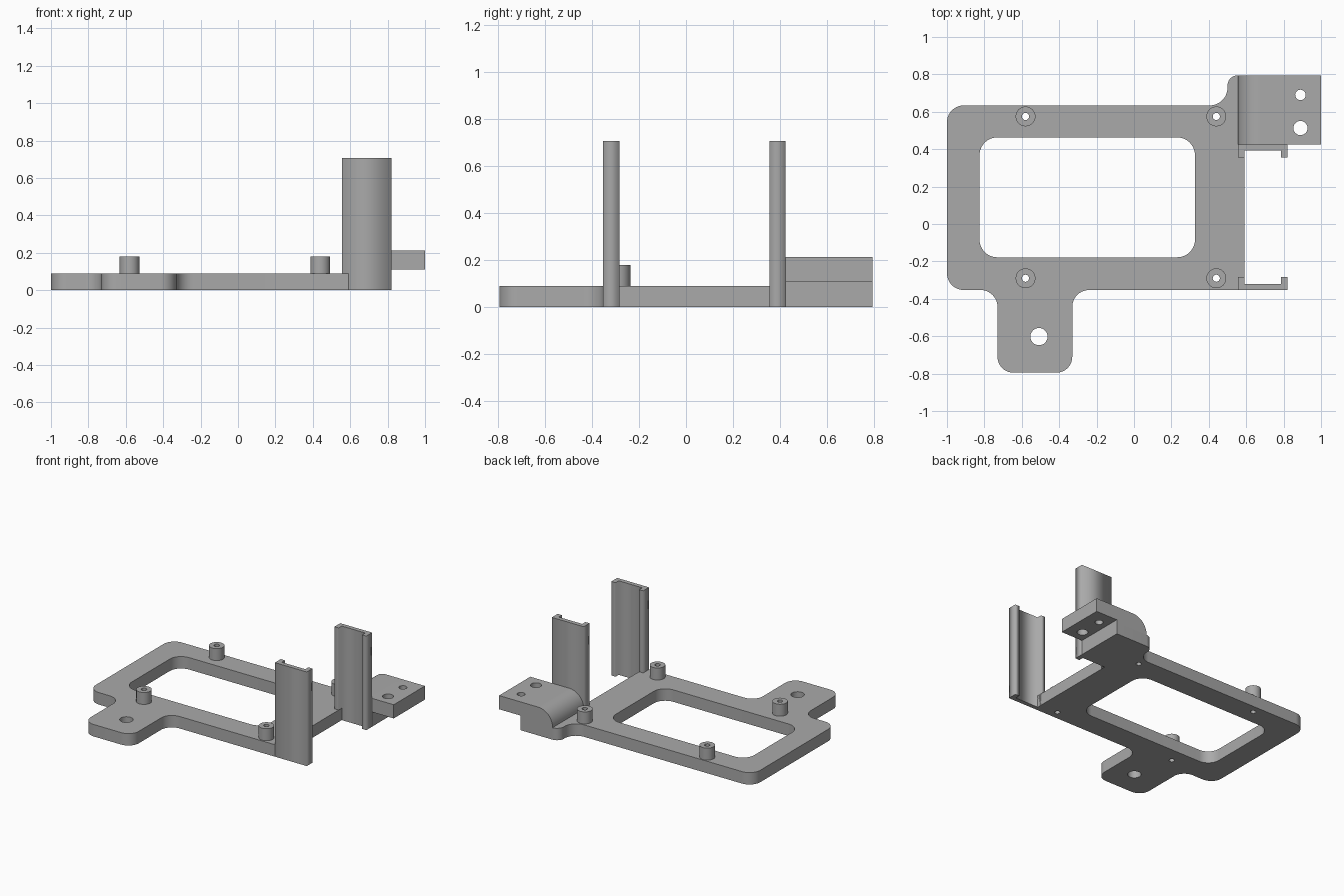
import bpy, bmesh
from math import sin, cos, pi
from mathutils import Vector, Matrix

default = bpy.data.objects.get("Cube")
if default:
    bpy.data.objects.remove(default, do_unlink=True)

grey = bpy.data.materials.new("plain grey")
grey.use_nodes = True
colour = (0.40, 0.40, 0.40, 1)
grey.diffuse_color = colour
grey.node_tree.nodes["Principled BSDF"].inputs["Base Color"].default_value = colour


def rounded(corners, steps=10):
    """Outline from right-angled corners (x, y, radius)."""
    pts = []
    for i, (x, y, r) in enumerate(corners):
        p = Vector((x, y))
        if r == 0:
            pts.append(p)
            continue
        before = (Vector(corners[i - 1][:2]) - p).normalized()
        after = (Vector(corners[(i + 1) % len(corners)][:2]) - p).normalized()
        centre = p + r * (before + after)
        for k in range(steps + 1):
            a = pi / 2 * k / steps
            pts.append(centre - r * (after * cos(a) + before * sin(a)))
    return pts


def circle(x, y, r, n=32):
    return [Vector((x + r * cos(2 * pi * k / n), y + r * sin(2 * pi * k / n))) for k in range(n)]


def prism(name, outlines, low, high, turn=Matrix()):
    """Extrude an outline with holes from low to high, then turn it."""
    curve = bpy.data.curves.new(name, "CURVE")
    curve.dimensions = "2D"
    curve.fill_mode = "BOTH"
    curve.extrude = (high - low) / 2
    for pts in outlines:
        spline = curve.splines.new("POLY")
        spline.points.add(len(pts) - 1)
        for point, p in zip(spline.points, pts):
            point.co = (p.x, p.y, 0, 1)
        spline.use_cyclic_u = True
    temp = bpy.data.objects.new(name + " outline", curve)
    bpy.context.collection.objects.link(temp)
    graph = bpy.context.evaluated_depsgraph_get()
    mesh = bpy.data.meshes.new_from_object(temp.evaluated_get(graph))
    bpy.data.objects.remove(temp, do_unlink=True)
    bpy.data.curves.remove(curve)
    mesh.transform(turn @ Matrix.Translation((0, 0, (low + high) / 2)))
    bm = bmesh.new()
    bm.from_mesh(mesh)
    bmesh.ops.remove_doubles(bm, verts=bm.verts, dist=0.0001)
    bmesh.ops.recalc_face_normals(bm, faces=bm.faces)
    bm.to_mesh(mesh)
    bm.free()
    mesh.materials.clear()
    mesh.materials.append(grey)
    obj = bpy.data.objects.new(name, mesh)
    bpy.context.collection.objects.link(obj)
    return obj


def smooth(obj):
    bpy.ops.object.select_all(action="DESELECT")
    obj.select_set(True)
    bpy.context.view_layer.objects.active = obj
    bpy.ops.object.shade_smooth_by_angle(angle=0.5)


THICK, POST_TOP = 0.09, 0.18
FRONT, BACK = -0.353, 0.634
WALL_IN, WALL_OUT = 0.59, 0.82
posts = [(x, y) for x in (-0.58, 0.44) for y in (-0.29, 0.575)]

# Base plate with front tab, rear pad, window and screw holes
outline = rounded([
    (-1, FRONT, 0.09), (-0.73, FRONT, 0.09), (-0.73, -0.795, 0.085), (-0.33, -0.795, 0.085),
    (-0.33, FRONT, 0.09), (WALL_IN, FRONT, 0), (WALL_IN, 0.424, 0), (WALL_OUT, 0.424, 0),
    (WALL_OUT, 0.795, 0), (0.5, 0.795, 0.055), (0.5, BACK, 0.095), (-1, BACK, 0.09)])
window = rounded([(-0.826, -0.178, 0.095), (0.326, -0.178, 0.095),
                  (0.326, 0.463, 0.095), (-0.826, 0.463, 0.095)])
holes = [circle(x, y, 0.019) for x, y in posts]
plate = prism("base_plate", [outline, window, circle(-0.508, -0.602, 0.046)] + holes, 0, THICK)
smooth(plate)

# Hollow standoffs
for i, (x, y) in enumerate(posts):
    smooth(prism(f"standoff_{i + 1}", [circle(x, y, 0.053), circle(x, y, 0.019)], THICK, POST_TOP))

# Upright channels, open towards each other
for name, outer, d in (("front_channel", FRONT, 1), ("rear_channel", 0.424, -1)):
    web, lip = outer + 0.032 * d, outer + 0.069 * d
    section = [(0.555, outer), (WALL_OUT, outer), (WALL_OUT, lip), (0.785, lip),
               (0.785, web), (WALL_IN, web), (WALL_IN, lip), (0.555, lip)]
    prism(name, [[Vector(p) for p in section]], 0, 0.708)

# Rear mounting arm with a rounded shoulder, side profile turned upright
profile = rounded([(0.555, THICK, 0), (WALL_OUT, THICK, 0), (WALL_OUT, 0.11, 0),
                   (1, 0.11, 0), (1, 0.213, 0), (0.555, 0.213, 0.12)], 16)
arm = prism("mounting_arm", [profile], -0.795, -0.424, Matrix.Rotation(pi / 2, 4, "X"))

# Screw holes through the arm
for y, r in ((0.69, 0.028), (0.513, 0.038)):
    cutter = prism("arm_hole_cutter", [circle(0.89, y, r)], 0.05, 0.3)
    cutter.hide_render = True
    cut = arm.modifiers.new("hole", "BOOLEAN")
    cut.operation, cut.solver, cut.object = "DIFFERENCE", "EXACT", cutter
    bpy.ops.object.select_all(action="DESELECT")
    bpy.context.view_layer.objects.active = arm
    bpy.ops.object.modifier_apply(modifier=cut.name)
    bpy.data.objects.remove(cutter, do_unlink=True)
smooth(arm)
